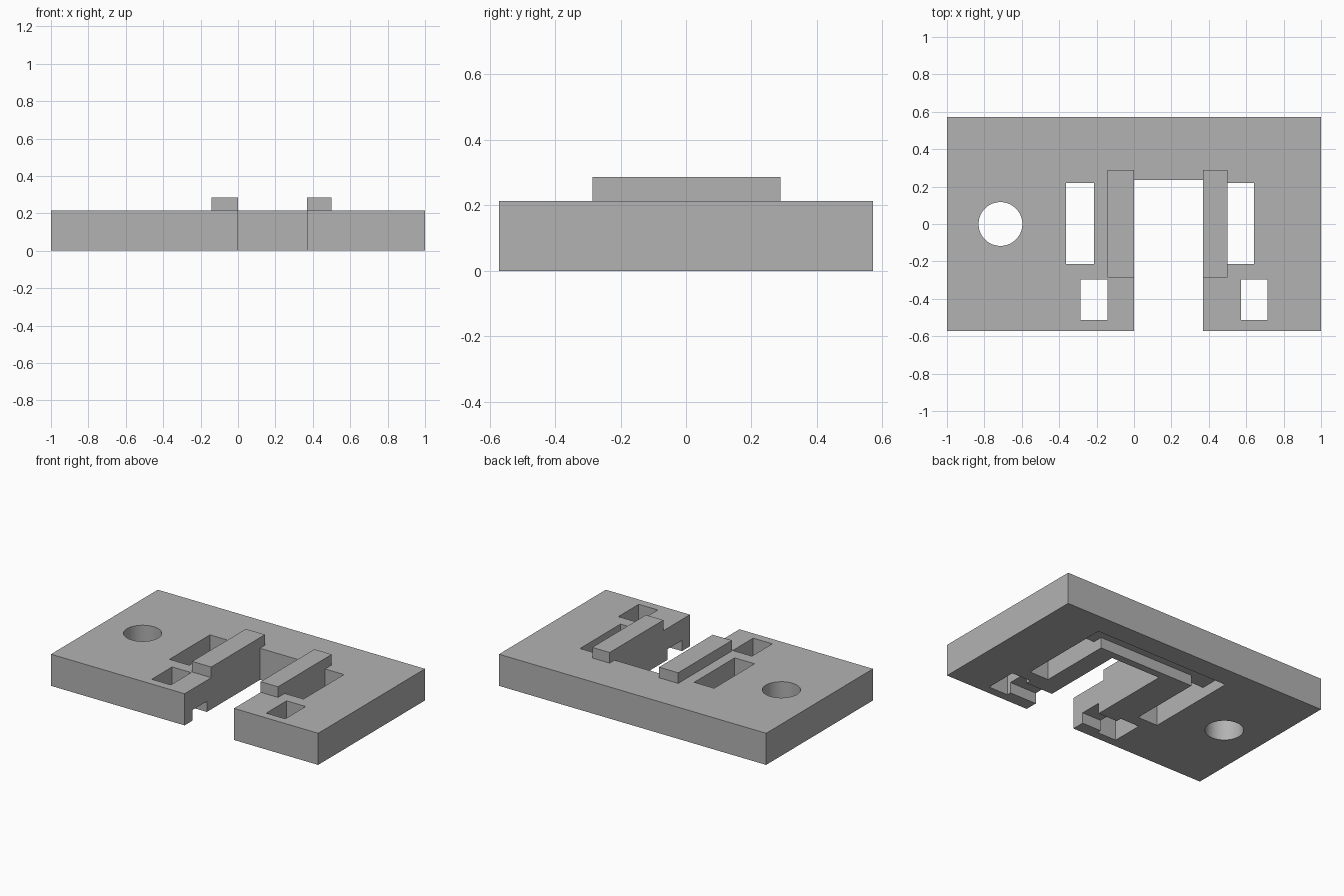
import bpy, bmesh, math

cube = bpy.data.objects.get("Cube")
if cube:
    bpy.data.objects.remove(cube, do_unlink=True)

grey = bpy.data.materials.new("plain_grey")
grey.use_nodes = True
grey.diffuse_color = (0.45, 0.45, 0.45, 1)
grey.node_tree.nodes["Principled BSDF"].inputs["Base Color"].default_value = grey.diffuse_color


def prism(name, outline, z0, z1):
    """Extrude a flat outline from z0 up to z1."""
    bm = bmesh.new()
    face = bm.faces.new([bm.verts.new((x, y, z0)) for x, y in outline])
    top = bmesh.ops.extrude_face_region(bm, geom=[face])["geom"]
    verts = [v for v in top if isinstance(v, bmesh.types.BMVert)]
    bmesh.ops.translate(bm, verts=verts, vec=(0, 0, z1 - z0))
    bmesh.ops.recalc_face_normals(bm, faces=bm.faces)
    mesh = bpy.data.meshes.new(name)
    bm.to_mesh(mesh)
    bm.free()
    mesh.materials.append(grey)
    obj = bpy.data.objects.new(name, mesh)
    bpy.context.collection.objects.link(obj)
    return obj


def box(name, x0, x1, y0, y1, z0, z1):
    return prism(name, [(x0, y0), (x1, y0), (x1, y1), (x0, y1)], z0, z1)


H, RAIL_TOP, GROOVE = 0.214, 0.286, 0.072   # plate top, rail top, groove depth
LOW, HIGH = -0.1, 0.4                       # cutters overshoot the plate

plate = box("base_plate", -1, 1, -0.571, 0.571, 0, H)

# Open slot in the front edge and the round bolt hole
cutters = [box("slot_cutter", 0, 0.37, -0.8, 0.235, LOW, HIGH)]
circle = [(-0.714 + 0.117 * math.cos(a), 0.117 * math.sin(a))
          for a in (math.tau * i / 64 for i in range(64))]
cutters.append(prism("bolt_hole_cutter", circle, LOW, HIGH))

# Long windows, small windows and the notches leading from them to the slot
for side, long_x, small_x, notch in (
        ("right", (-0.363, -0.214), (-0.286, -0.143), (-0.2, 0.1)),
        ("left", (0.5, 0.641), (0.571, 0.714), (0.3, 0.64))):
    cutters += [
        box(side + "_long_window_cutter", *long_x, -0.215, 0.218, LOW, HIGH),
        box(side + "_small_window_cutter", *small_x, -0.514, -0.296, LOW, HIGH),
        box(side + "_notch_cutter", *notch, -0.485, -0.333, LOW, GROOVE)]

# U-shaped groove on the underside that joins the long windows
groove = [(-0.363, -0.215), (-0.214, -0.215), (-0.214, 0.286), (0.5, 0.286),
          (0.5, -0.215), (0.641, -0.215), (0.641, 0.428), (-0.363, 0.428)]
cutters.append(prism("groove_cutter", groove, LOW, GROOVE))

for cutter in cutters:
    cutter.hide_render = True
    mod = plate.modifiers.new(cutter.name, "BOOLEAN")
    mod.operation, mod.solver, mod.object = "DIFFERENCE", "EXACT", cutter

# Bake the cuts and drop the cutters
bpy.context.view_layer.update()
cut = bpy.data.meshes.new_from_object(
    plate.evaluated_get(bpy.context.evaluated_depsgraph_get()))
plate.modifiers.clear()
plate.data = cut
for cutter in cutters:
    bpy.data.objects.remove(cutter, do_unlink=True)

# Raised guide rails on either side of the slot
box("right_rail", -0.143, 0, -0.286, 0.288, H, RAIL_TOP)
box("left_rail", 0.37, 0.5, -0.286, 0.288, H, RAIL_TOP)

# Smooth the bolt hole, keep every edge sharp
bpy.ops.object.select_all(action="DESELECT")
plate.select_set(True)
bpy.context.view_layer.objects.active = plate
bpy.ops.object.shade_smooth_by_angle(angle=math.radians(30))
